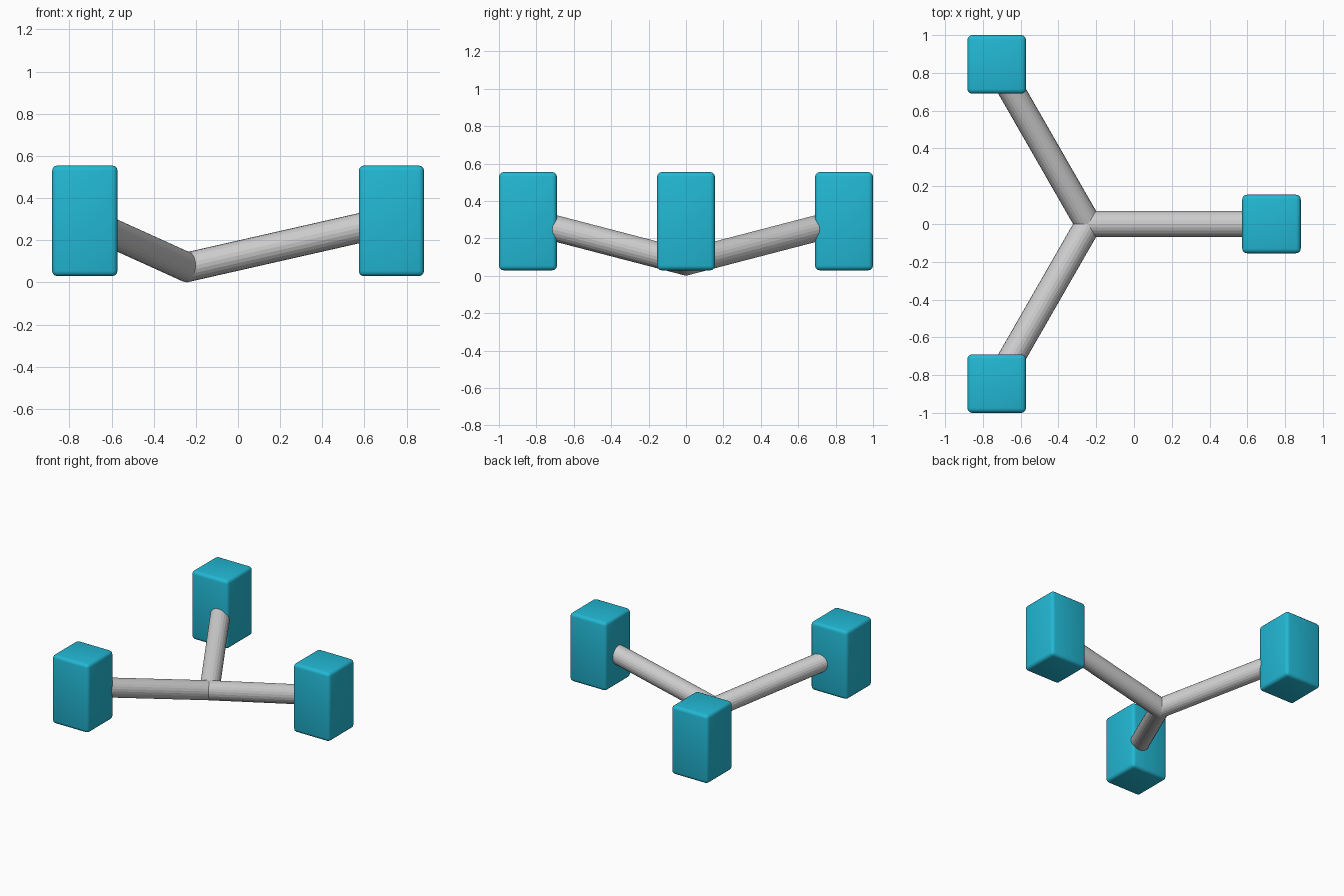
import bpy, bmesh, math
from mathutils import Vector, Matrix

if "Cube" in bpy.data.objects:
    bpy.data.objects.remove(bpy.data.objects["Cube"])

HUB = Vector((-0.242, 0, 0.072))
REACH = 0.97          # hub to block centre, seen from above
BLOCK_Z = 0.292
ROD_R = 0.07

cyan = bpy.data.materials.new("cyan")
cyan.diffuse_color = (0.016, 0.48, 0.66, 1)
cyan.use_nodes = True
cyan.node_tree.nodes["Principled BSDF"].inputs["Base Color"].default_value = cyan.diffuse_color


def new_object(name, bm):
    mesh = bpy.data.meshes.new(name)
    bmesh.ops.recalc_face_normals(bm, faces=bm.faces)
    bm.to_mesh(mesh)
    bm.free()
    obj = bpy.data.objects.new(name, mesh)
    bpy.context.collection.objects.link(obj)
    return obj


def block(name, centre):
    # Upright block with softly rounded edges
    bm = bmesh.new()
    bmesh.ops.create_cube(bm, size=1)
    bmesh.ops.scale(bm, vec=(0.31, 0.31, 0.525), verts=bm.verts)
    bmesh.ops.translate(bm, vec=centre, verts=bm.verts)
    bmesh.ops.bevel(bm, geom=bm.edges[:], offset=0.025, segments=3,
                    profile=0.5, affect='EDGES')
    obj = new_object(name, bm)
    obj.data.materials.append(cyan)
    bpy.context.view_layer.objects.active = obj
    obj.select_set(True)
    bpy.ops.object.shade_smooth_by_angle(angle=math.radians(35))
    obj.select_set(False)


def rod(name, end, angle):
    # Round rod, overshooting the hub, then mitred against its two neighbours
    axis = (end - HUB).normalized()
    start = HUB - axis * 0.15
    bm = bmesh.new()
    bmesh.ops.create_cone(bm, cap_ends=True, segments=24, radius1=ROD_R,
                          radius2=ROD_R, depth=(end - start).length)
    turn = Vector((0, 0, 1)).rotation_difference(axis).to_matrix().to_4x4()
    bmesh.ops.transform(bm, matrix=Matrix.Translation((start + end) / 2) @ turn,
                        verts=bm.verts)
    for side in (-30, 30):
        a = angle + math.radians(side)
        bmesh.ops.bisect_plane(bm, geom=bm.verts[:] + bm.edges[:] + bm.faces[:],
                               plane_co=HUB, clear_inner=True,
                               plane_no=(math.cos(a), math.sin(a), 0))
    new_object(name, bm)


# Three arms, 120 degrees apart
for i, label in enumerate(("right", "back_left", "front_left")):
    angle = math.radians(120 * i)
    centre = Vector((HUB.x + REACH * math.cos(angle),
                     REACH * math.sin(angle), BLOCK_Z))
    # Outer blocks reach exactly y = +-1
    if i:
        centre.y = math.copysign(0.845, centre.y)
    block(label + "_block", centre)
    rod(label + "_rod", centre, angle)
